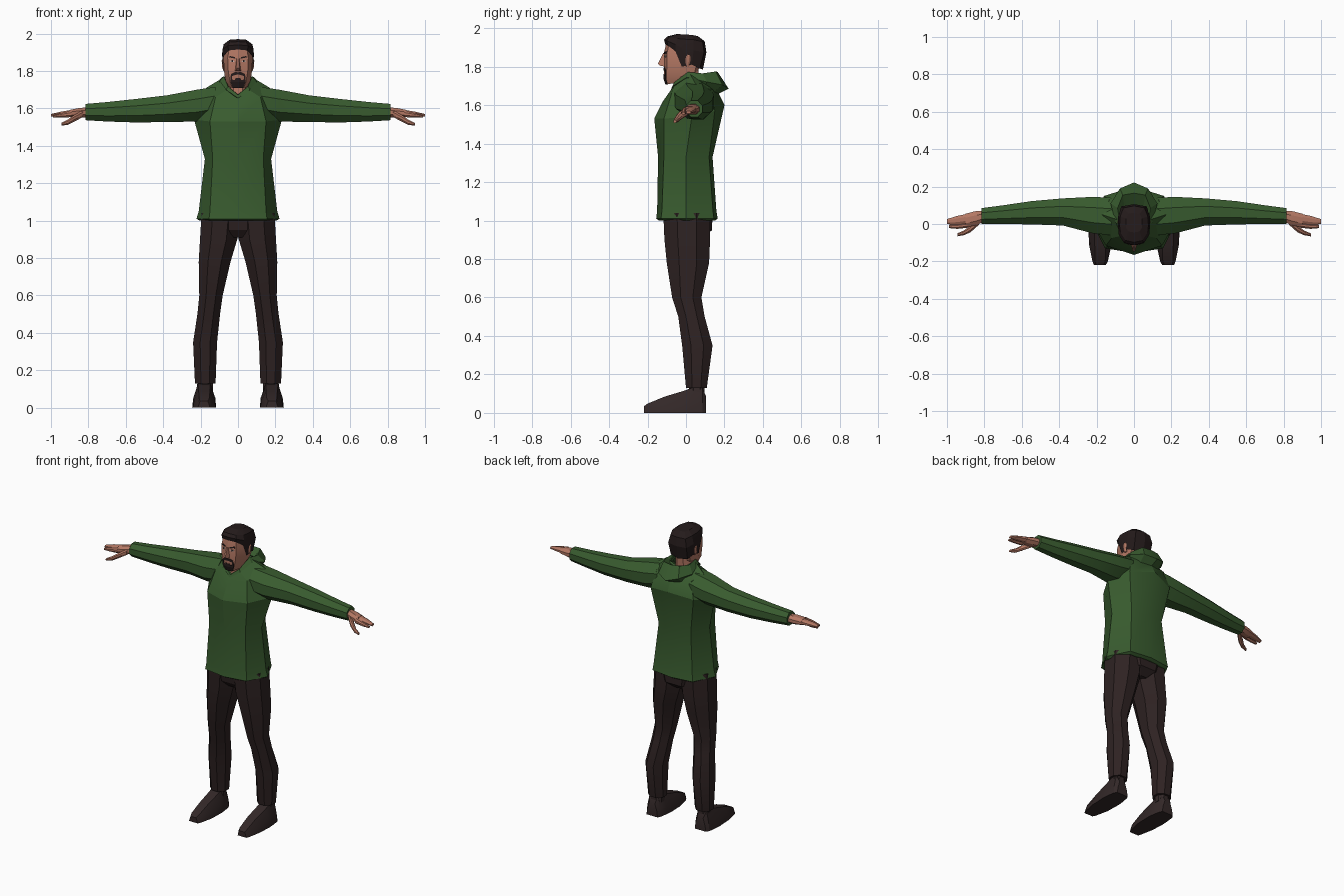
import bpy, bmesh, math
from mathutils import Vector


def material(name, rgb):
    m = bpy.data.materials.new(name)
    m.diffuse_color = (*rgb, 1)
    return m


GREEN = material("green cloth", (0.04, 0.105, 0.028))
TROUSER = material("dark trouser cloth", (0.027, 0.016, 0.016))
LEATHER = material("dark shoe leather", (0.033, 0.021, 0.021))
HAIR = material("dark hair", (0.018, 0.011, 0.011))
SKIN = material("skin", (0.45, 0.185, 0.125))
EYE = material("eye white", (0.55, 0.5, 0.47))


def finish(name, bm, mat, angle=25):
    bmesh.ops.recalc_face_normals(bm, faces=bm.faces)
    me = bpy.data.meshes.new(name)
    bm.to_mesh(me)
    bm.free()
    me.materials.append(mat)
    me.shade_smooth()
    me.set_sharp_from_angle(angle=math.radians(angle))
    ob = bpy.data.objects.new(name, me)
    bpy.context.collection.objects.link(ob)
    return ob


def loft(name, rings, mat, caps=(True, True), angle=25):
    """Skin closed rings of equal point count."""
    bm = bmesh.new()
    vs = [[bm.verts.new(p) for p in r] for r in rings]
    n = len(rings[0])
    for a, b in zip(vs, vs[1:]):
        for i in range(n):
            j = (i + 1) % n
            bm.faces.new((a[i], a[j], b[j], b[i]))
    if caps[0]:
        bm.faces.new(vs[0])
    if caps[1]:
        bm.faces.new(vs[-1])
    return finish(name, bm, mat, angle)


def flip(rings):
    return [[(-x, y, z) for x, y, z in r] for r in rings]


def pair(name, rings, mat, **kw):
    loft("left_" + name, rings, mat, **kw)
    loft("right_" + name, flip(rings), mat, **kw)


def sym(half):
    """Close a half ring that runs from front centre to back centre."""
    return half + [(-x, y, z) for x, y, z in half[-2:0:-1]]


def octagon(a0, a1, b0, b1):
    k = 1 / math.cos(math.pi / 8)
    return [((a0 + a1) / 2 + (a1 - a0) / 2 * k * math.cos(math.pi * (i + .5) / 4),
             (b0 + b1) / 2 + (b1 - b0) / 2 * k * math.sin(math.pi * (i + .5) / 4)) for i in range(8)]


def along_z(sections):   # (z, x0, x1, y0, y1)
    return [[(x, y, s[0]) for x, y in octagon(*s[1:])] for s in sections]


def along_x(sections):   # (x, y0, y1, z0, z1)
    return [[(s[0], y, z) for y, z in octagon(*s[1:])] for s in sections]


# Sweater body
body = [
    [(0, -.14, 1.0), (.14, -.115, 1.0), (.205, 0, 1.0), (.14, .13, 1.0), (0, .15, 1.0)],
    [(0, -.155, 1.01), (.155, -.13, 1.01), (.222, 0, 1.01), (.15, .145, 1.01), (0, .165, 1.01)],
    [(0, -.15, 1.05), (.15, -.125, 1.05), (.21, 0, 1.05), (.145, .14, 1.05), (0, .158, 1.05)],
    [(0, -.145, 1.33), (.135, -.115, 1.33), (.177, 0, 1.33), (.12, .12, 1.33), (0, .138, 1.33)],
    [(0, -.165, 1.53), (.15, -.115, 1.53), (.235, .03, 1.54), (.16, .15, 1.57), (0, .2, 1.60)],
    [(0, -.12, 1.62), (.12, -.075, 1.66), (.17, .05, 1.71), (.13, .13, 1.68), (0, .16, 1.68)],
    [(0, -.075, 1.665), (.05, -.06, 1.705), (.078, .02, 1.765), (.06, .08, 1.75), (0, .1, 1.74)],
]
loft("sweater_body", [sym(r) for r in body], GREEN, caps=(True, False))

# Sleeves
pair("sleeve", along_x([
    (.12, -.06, .14, 1.55, 1.715), (.22, -.05, .145, 1.53, 1.70), (.38, -.008, .137, 1.527, 1.67),
    (.55, -.002, .122, 1.525, 1.65), (.70, .0, .10, 1.53, 1.634), (.815, .0, .085, 1.537, 1.624)]), GREEN, angle=35)

# Collar running back into the folded hood: (x, y, z) corners per section
hood = [
    [(.0, -.07, 1.675), (.0, -.082, 1.672), (.0, -.09, 1.655), (.0, -.075, 1.65)],
    [(.05, -.055, 1.715), (.054, -.062, 1.718), (.064, -.068, 1.70), (.054, -.055, 1.69)],
    [(.07, .01, 1.765), (.076, .01, 1.772), (.098, .005, 1.745), (.08, .01, 1.73)],
    [(.07, .06, 1.745), (.088, .085, 1.765), (.125, .11, 1.72), (.09, .08, 1.68)],
    [(.05, .08, 1.73), (.06, .155, 1.775), (.075, .19, 1.705), (.07, .13, 1.655)],
    [(0, .085, 1.72), (0, .165, 1.772), (0, .222, 1.685), (0, .14, 1.645)],
]
loft("hood", hood + flip(hood)[-2::-1], GREEN, caps=(False, False))

# Hands: palm, two finger groups and thumb
pair("palm", along_x([
    (.80, .012, .072, 1.553, 1.606), (.85, -.008, .068, 1.55, 1.602), (.90, -.018, .055, 1.553, 1.592)]), SKIN)
pair("fingers", along_x([
    (.89, .002, .055, 1.557, 1.592), (.95, -.004, .042, 1.557, 1.582), (1.0, .0, .026, 1.556, 1.57)]), SKIN)
pair("index_finger", along_x([
    (.89, -.02, .008, 1.553, 1.588), (.945, -.026, .0, 1.552, 1.575), (.99, -.022, -.004, 1.55, 1.563)]), SKIN)
pair("thumb", along_x([
    (.83, -.005, .03, 1.553, 1.59), (.875, -.045, -.008, 1.53, 1.565),
    (.91, -.06, -.035, 1.512, 1.54), (.945, -.066, -.05, 1.508, 1.522)]), SKIN)

# Trousers
pair("trouser_leg", along_z([
    (1.04, -.01, .195, -.118, .125), (.90, .004, .203, -.112, .125), (.78, .04, .21, -.10, .12),
    (.60, .082, .207, -.072, .08), (.50, .096, .217, -.04, .097), (.35, .112, .24, -.02, .138),
    (.13, .12, .23, 0, .108)]), TROUSER)
loft("trouser_seat", along_z([
    (.91, -.05, .05, -.07, .09), (.95, -.14, .14, -.105, .135), (1.03, -.18, .18, -.118, .138)]), TROUSER)

# Shoes: (y, x0, x1, top inset, top z)
shoe = []
for y, x0, x1, inset, top in [(-.218, .15, .215, .012, .035), (-.20, .14, .222, .014, .048),
                              (-.11, .12, .24, .03, .085), (-.01, .117, .245, .032, .115),
                              (.03, .12, .242, .028, .13), (.085, .13, .235, .022, .13), (.105, .14, .222, .02, .085)]:
    shoe.append([(x0, y, 0), (x1, y, 0), (x1 - .006, y, top * .45),
                 (x1 - inset, y, top), (x0 + inset, y, top), (x0 + .004, y, top * .45)])
pair("shoe", shoe, LEATHER)
pair("ankle", along_z([(.09, .135, .222, .015, .095), (.15, .135, .215, .015, .095)]), LEATHER)

# Neck and head
loft("neck", along_z([(1.6, -.07, .07, -.078, .06), (1.68, -.062, .062, -.06, .06),
                      (1.78, -.055, .055, -.05, .065)]), SKIN)
head = [
    [(0, -.105, 1.71), (.03, -.096, 1.71), (.05, -.03, 1.715), (.045, .02, 1.74), (0, .03, 1.74)],
    [(0, -.115, 1.74), (.042, -.1024, 1.74), (.067, -.03, 1.75), (.06, .045, 1.77), (0, .06, 1.77)],
    [(0, -.115, 1.8), (.052, -.0994, 1.8), (.075, -.03, 1.8), (.068, .055, 1.81), (0, .075, 1.81)],
    [(0, -.115, 1.87), (.055, -.0985, 1.87), (.077, -.03, 1.87), (.07, .065, 1.87), (0, .085, 1.87)],
    [(0, -.10, 1.935), (.045, -.085, 1.935), (.065, -.03, 1.935), (.055, .05, 1.93), (0, .07, 1.93)],
]
loft("head", [sym(r) for r in head], SKIN, angle=20)

# Nose
loft("nose", [
    [(-.016, -.108, 1.80), (.016, -.108, 1.80), (.010, -.135, 1.805), (-.010, -.135, 1.805)],
    [(-.014, -.108, 1.82), (.014, -.108, 1.82), (.006, -.146, 1.815), (-.006, -.146, 1.815)],
    [(-.008, -.108, 1.87), (.008, -.108, 1.87), (.004, -.119, 1.87), (-.004, -.119, 1.87)]], SKIN)

# Ears
pair("ear", along_z([(1.80, .068, .078, .0, .016), (1.825, .068, .086, -.004, .022),
                     (1.855, .068, .087, -.002, .026), (1.868, .068, .08, .004, .02)]), SKIN)

# Hair cap with sideburns
hair = [
    [(0, -.108, 1.915), (.05, -.094, 1.91), (.076, -.055, 1.88), (.079, -.022, 1.80),
     (.078, .03, 1.81), (.062, .072, 1.79), (0, .088, 1.785)],
    [(0, -.114, 1.94), (.055, -.1, 1.935), (.083, -.055, 1.915), (.085, -.01, 1.89),
     (.085, .04, 1.885), (.068, .094, 1.875), (0, .106, 1.875)],
    [(0, -.098, 1.957), (.045, -.088, 1.954), (.073, -.045, 1.946), (.077, -.01, 1.943),
     (.074, .04, 1.94), (.056, .086, 1.93), (0, .097, 1.932)],
    [(0, -.045, 1.97), (.03, -.04, 1.969), (.042, -.02, 1.967), (.044, 0, 1.967),
     (.042, .03, 1.965), (.03, .055, 1.96), (0, .06, 1.96)],
]
loft("hair", [sym(r) for r in hair], HAIR, caps=(False, True), angle=15)


def face_plate(name, outline, mat, lift=.003):
    """Thin mirrored plate following the front of the face; outline is (x, z)."""
    bm = bmesh.new()
    for s in (1, -1):
        front, back = [], []
        for x, z in outline:
            y = -.115 + .3 * x + .33 * max(0, 1.74 - z)
            front.append(bm.verts.new((s * x, y - lift, z)))
            back.append(bm.verts.new((s * x, y + .003, z)))
        bm.faces.new(front)
        bm.faces.new(back)
        for i in range(len(front)):
            j = (i + 1) % len(front)
            bm.faces.new((front[i], front[j], back[j], back[i]))
    finish(name, bm, mat)


# Painted face details
face_plate("eyebrows", [(.014, 1.866), (.044, 1.872), (.05, 1.866), (.044, 1.88), (.016, 1.875)], HAIR)
face_plate("eyes", [(.018, 1.851), (.03, 1.847), (.044, 1.852), (.032, 1.86)], EYE)
face_plate("pupils", [(.026, 1.849), (.035, 1.849), (.036, 1.858), (.028, 1.859)], HAIR, .0045)
face_plate("moustache", [(0, 1.782), (.03, 1.774), (.038, 1.766), (.036, 1.784), (.016, 1.795), (0, 1.793)], HAIR)
face_plate("beard_sides", [(.033, 1.74), (.041, 1.74), (.04, 1.775), (.032, 1.775)], HAIR)
face_plate("goatee", [(0, 1.74), (.041, 1.74), (.038, 1.755), (.018, 1.752), (.012, 1.762), (0, 1.762)], HAIR)
face_plate("chin_beard", [(0, 1.708), (.026, 1.708), (.041, 1.74), (0, 1.74)], HAIR)
